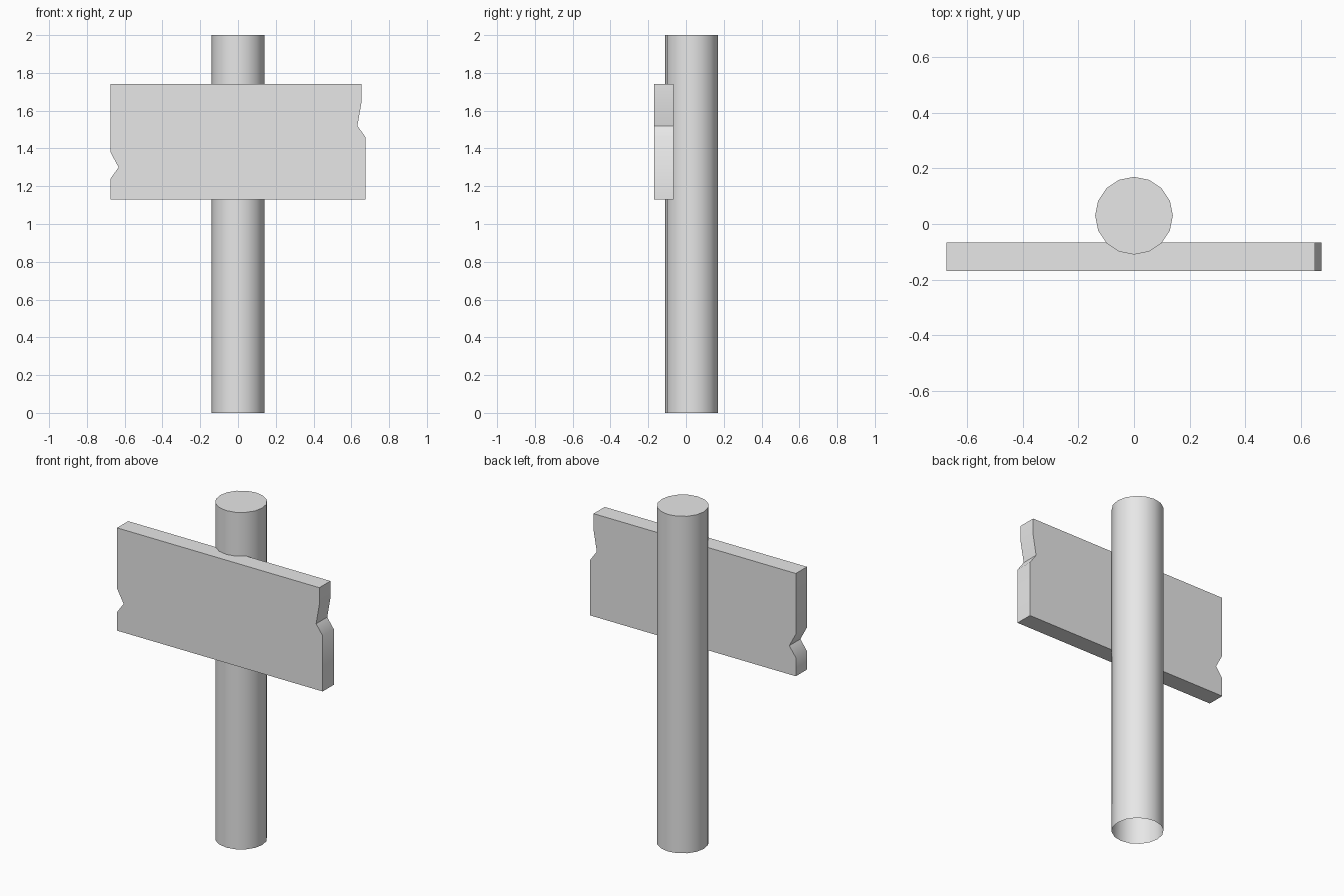
import bpy, bmesh, math

cube = bpy.data.objects.get("Cube")
if cube:
    bpy.data.objects.remove(cube, do_unlink=True)

grey = bpy.data.materials.new("plain_grey")
grey.use_nodes = True
colour = (0.8, 0.8, 0.8, 1)
grey.diffuse_color = colour
grey.node_tree.nodes["Principled BSDF"].inputs["Base Color"].default_value = colour


def extrude_profile(name, points, offset, open_start=False):
    """Extrude a closed outline along an offset, optionally leaving its first end open."""
    bm = bmesh.new()
    base = bm.faces.new([bm.verts.new(p) for p in points])
    grown = bmesh.ops.extrude_face_region(bm, geom=[base], use_keep_orig=True)["geom"]
    bmesh.ops.translate(bm, vec=offset, verts=[g for g in grown if isinstance(g, bmesh.types.BMVert)])
    bmesh.ops.recalc_face_normals(bm, faces=bm.faces)
    if open_start:
        bmesh.ops.delete(bm, geom=[base], context="FACES_ONLY")
    mesh = bpy.data.meshes.new(name)
    bm.to_mesh(mesh)
    bm.free()
    mesh.materials.append(grey)
    obj = bpy.data.objects.new(name, mesh)
    bpy.context.collection.objects.link(obj)
    bpy.ops.object.select_all(action="DESELECT")
    obj.select_set(True)
    bpy.context.view_layer.objects.active = obj
    bpy.ops.object.shade_smooth_by_angle(angle=math.radians(40))
    return obj


# Round post, open underneath
SIDES, RADIUS = 16, 0.14
ring = [(RADIUS * math.cos(math.tau * i / SIDES), 0.03 + RADIUS * math.sin(math.tau * i / SIDES), 0)
        for i in range(SIDES)]
extrude_profile("post", ring, (0, 0, 2), open_start=True)

# Sign board with a broken notch at each end
outline = [(-0.675, 1.13), (0.675, 1.13), (0.675, 1.46), (0.632, 1.52), (0.653, 1.64), (0.653, 1.74),
           (-0.675, 1.74), (-0.675, 1.38), (-0.632, 1.30), (-0.675, 1.24)]
extrude_profile("sign_board", [(x, -0.17, z) for x, z in outline], (0, 0.104, 0))
